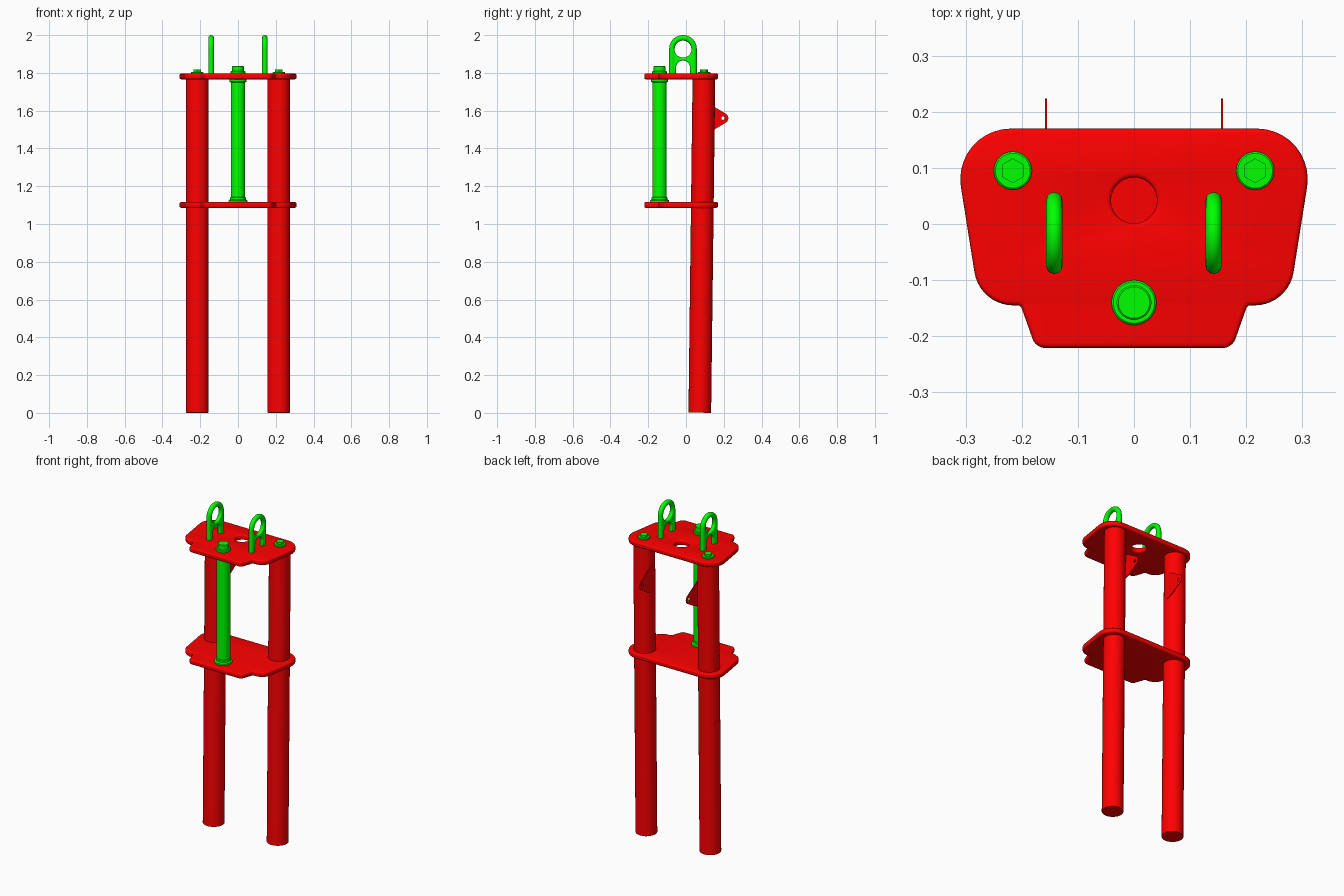
import bpy, bmesh, math
from mathutils import Matrix, Vector

if "Cube" in bpy.data.objects:
    bpy.data.objects.remove(bpy.data.objects["Cube"])


def material(name, color):
    m = bpy.data.materials.new(name)
    m.diffuse_color = color
    m.use_nodes = True
    m.node_tree.nodes["Principled BSDF"].inputs["Base Color"].default_value = m.diffuse_color
    return m


RED = material("red", (1, 0, 0, 1))
GREEN = material("green", (0, 1, 0, 1))

# The legs lean back slightly about the upper plate
PIVOT = Matrix.Translation((0, 0, 1.8))
TILT = PIVOT @ Matrix.Rotation(math.radians(-0.7), 4, 'X') @ PIVOT.inverted()
# Turns a drawing in (y, z) with thickness along x into world space
SIDEWAYS = Matrix(((0, 0, 1, 0), (1, 0, 0, 0), (0, 1, 0, 0), (0, 0, 0, 1)))


def finish(name, mesh, mat, matrix):
    bm = bmesh.new()
    bm.from_mesh(mesh)
    bmesh.ops.remove_doubles(bm, verts=bm.verts, dist=0.00005)
    bmesh.ops.recalc_face_normals(bm, faces=bm.faces)
    bm.to_mesh(mesh)
    bm.free()
    mesh.transform(matrix)
    mesh.shade_smooth()
    mesh.set_sharp_from_angle(angle=math.radians(35))
    mesh.materials.clear()
    mesh.materials.append(mat)
    obj = bpy.data.objects.new(name, mesh)
    bpy.context.collection.objects.link(obj)
    return obj


def lathe(name, profile, x, y, mat, sides=40, lean=Matrix()):
    """Revolve (radius, z) points, capped at both ends."""
    verts, faces = [], []
    for r, z in profile:
        for i in range(sides):
            a = math.pi / 2 + math.tau * i / sides
            verts.append((r * math.cos(a), r * math.sin(a), z))
    for k in range(len(profile) - 1):
        for i in range(sides):
            j, b = (i + 1) % sides, k * sides
            faces.append((b + i, b + j, b + sides + j, b + sides + i))
    faces.append(tuple(range(sides)))
    faces.append(tuple(range(len(verts) - sides, len(verts))))
    mesh = bpy.data.meshes.new(name)
    mesh.from_pydata(verts, [], faces)
    return finish(name, mesh, mat, lean @ Matrix.Translation((x, y, 0)))


def curve_part(name, loops, thick, bevel, mat, matrix, tube=False):
    """Filled plate with holes and rounded rim, or an open round tube."""
    cu = bpy.data.curves.new(name, 'CURVE')
    cu.dimensions = '3D' if tube else '2D'
    cu.fill_mode = 'FULL' if tube else 'BOTH'
    cu.bevel_depth, cu.bevel_resolution = bevel, 4 if tube else 2
    if not tube:
        cu.extrude, cu.offset = thick / 2 - bevel, -bevel
    for pts in loops:
        s = cu.splines.new('POLY')
        s.points.add(len(pts) - 1)
        for p, q in zip(s.points, pts):
            p.co = (q[0], q[1], 0, 1)
        s.use_cyclic_u = not tube
    tmp = bpy.data.objects.new(name + "_curve", cu)
    bpy.context.collection.objects.link(tmp)
    bpy.context.view_layer.update()
    dg = bpy.context.evaluated_depsgraph_get()
    mesh = bpy.data.meshes.new_from_object(tmp.evaluated_get(dg))
    bpy.data.objects.remove(tmp)
    return finish(name, mesh, mat, matrix)


def arc(cx, cy, r, a0, a1, n):
    return [(cx + r * math.cos(math.radians(a0 + (a1 - a0) * i / n)),
             cy + r * math.sin(math.radians(a0 + (a1 - a0) * i / n))) for i in range(n + 1)]


def circle(cx, cy, r, n=36):
    return arc(cx, cy, r, 0, 360, n)[:-1]


def rounded(corners, n=10):
    """Fillet each (x, y, radius) corner."""
    out = []
    for i, (x, y, r) in enumerate(corners):
        p = Vector((x, y))
        d1 = (Vector(corners[i - 1][:2]) - p).normalized()
        d2 = (Vector(corners[(i + 1) % len(corners)][:2]) - p).normalized()
        half = d1.angle(d2) / 2
        t = r / math.tan(half)
        c = p + (d1 + d2).normalized() * r / math.sin(half)
        a, b = (p + d1 * t - c).normalized(), (p + d2 * t - c).normalized()
        out += [tuple(c + a.slerp(b, k / n) * r) for k in range(n + 1)]
    return out


# Clamp plates: same outline, the upper one has a centre hole
half = [(0.325, 0.17, 0.09), (0.275, -0.145, 0.07), (0.202, -0.145, 0.008), (0.175, -0.221, 0.025)]
outline = rounded(half + [(-x, y, r) for x, y, r in reversed(half)])
curve_part("upper_plate", [outline, circle(0, 0.042, 0.041)], 0.03, 0.008, RED,
           Matrix.Translation((0, 0, 1.781)))
curve_part("lower_plate", [outline], 0.03, 0.008, RED, Matrix.Translation((0, 0, 1.101)))

# Steering stem with flanges, and its nut on the upper plate
lathe("stem", [(0.05, 1.112), (0.05, 1.125), (0.042, 1.13), (0.042, 1.14), (0.038, 1.143),
               (0.038, 1.75), (0.046, 1.754), (0.046, 1.772)], 0, -0.14, GREEN)
lathe("stem_nut", [(0.04, 1.79), (0.04, 1.806), (0.037, 1.809), (0.031, 1.809),
                   (0.031, 1.834), (0.028, 1.837)], 0, -0.14, GREEN)

# Profiles in (y, z) for the lifting eyes and leg tabs
YC, ZC = -0.016, 1.927
rim = [(YC + 0.0585, 1.785)] + arc(YC, ZC, 0.0585, 0, 180, 28) + [(YC - 0.0585, 1.785)]
web = ([(YC + 0.066, 1.785)] + arc(YC, ZC, 0.066, 0, 180, 28) + [(YC - 0.066, 1.785)]
       + [(YC - 0.037, 1.785)] + arc(YC, 1.828, 0.037, 180, 0, 18) + [(YC + 0.037, 1.785)])
tab = [(0.09, 1.475), (0.15, 1.5)] + arc(0.196, 1.56, 0.028, -50, 55, 10) + [(0.15, 1.62), (0.09, 1.655)]

for side, s in (("left", -1), ("right", 1)):
    # Fork leg
    lathe(side + "_leg", [(0.06, 0.002), (0.06, 1.775)], s * 0.215, 0.095, RED, 48, TILT)
    # Leg bolt: washer flange and hexagon head
    lathe(side + "_bolt_flange", [(0.034, 1.79), (0.034, 1.801), (0.031, 1.804)],
          s * 0.216, 0.095, GREEN)
    lathe(side + "_bolt_head", [(0.022, 1.8), (0.022, 1.817)], s * 0.216, 0.095, GREEN, 6)
    # Lifting eye: round rim plus inner web
    at = Matrix.Translation((s * 0.142, 0, 0)) @ SIDEWAYS
    curve_part(side + "_eye_rim", [rim], 0, 0.0145, GREEN, at, tube=True)
    curve_part(side + "_eye_web", [web, circle(YC, ZC, 0.046)], 0.024, 0.006, GREEN, at)
    # Thin tab on the inner side of the leg
    curve_part(side + "_tab", [tab, circle(0.196, 1.56, 0.009, 20)], 0.004, 0.0, RED,
               Matrix.Translation((s * 0.157, 0, 0)) @ SIDEWAYS)
